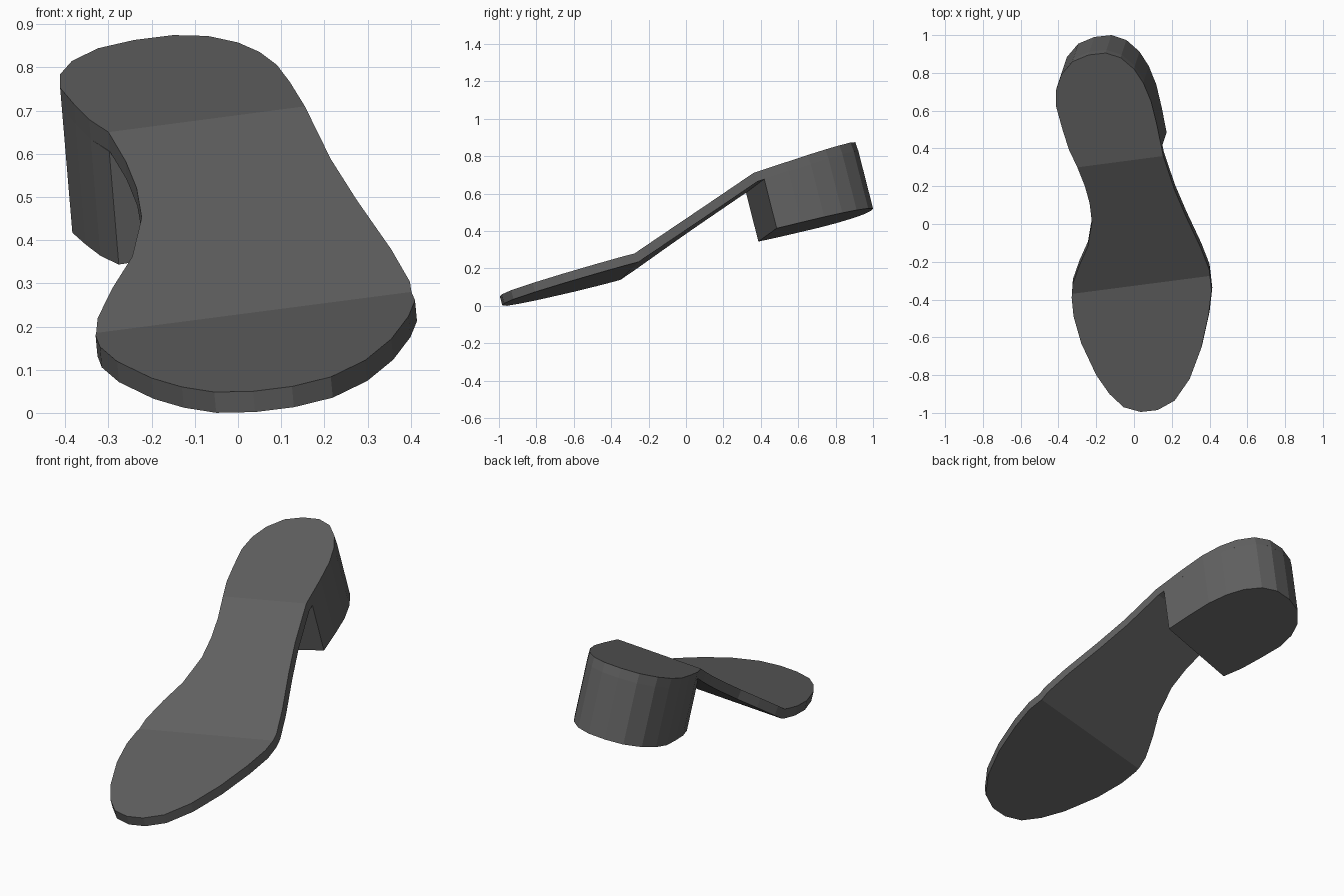
import bpy, bmesh
from mathutils import Vector
from mathutils.geometry import normal

if "Cube" in bpy.data.objects:
    bpy.data.objects.remove(bpy.data.objects["Cube"])

# Sole outline seen from above, counter-clockwise from the toe tip
OUTLINE = [(0.035, -0.995), (0.125, -0.985), (0.215, -0.935), (0.295, -0.82), (0.355, -0.66),
           (0.395, -0.48), (0.41, -0.35), (0.398, -0.24), (0.355, -0.13), (0.275, 0.04),
           (0.215, 0.18), (0.155, 0.36), (0.12, 0.53), (0.09, 0.65), (0.05, 0.745),
           (0, 0.82), (-0.07, 0.88), (-0.15, 0.905), (-0.24, 0.895), (-0.325, 0.86),
           (-0.385, 0.79), (-0.412, 0.71), (-0.412, 0.62), (-0.38, 0.505), (-0.345, 0.395),
           (-0.30, 0.30), (-0.26, 0.20), (-0.235, 0.11), (-0.223, 0.01), (-0.245, -0.12),
           (-0.29, -0.22), (-0.325, -0.32), (-0.33, -0.39), (-0.32, -0.49), (-0.28, -0.63),
           (-0.20, -0.80), (-0.13, -0.90), (-0.055, -0.97)]
THICK = 0.05

# Fold ends (left, right) and the planes of toe, shank and heel seat
BALL = Vector((-0.33, -0.37, 0.185)), Vector((0.40, -0.275, 0.28))
ARCH = Vector((-0.30, 0.30, 0.65)), Vector((0.155, 0.36, 0.71))


def plane(a, b, c):
    n = normal(a, b, c)
    n = n if n.z > 0 else -n
    return lambda x, y: a.z - (n.x * (x - a.x) + n.y * (y - a.y)) / n.z, n


toe, _ = plane(*BALL, Vector((0.035, -0.995, 0.05)))
shank, _ = plane(*BALL, ARCH[1])
ARCH[0].z = shank(ARCH[0].x, ARCH[0].y)
seat, seat_n = plane(*ARCH, Vector((-0.15, 0.905, 0.875)))
ground, _ = plane(Vector((-0.27, 0.39, 0.345)), Vector((0.165, 0.49, 0.415)),
                  Vector((-0.12, 1.0, 0.52)))


def flat_outline():
    bm = bmesh.new()
    bm.faces.new([bm.verts.new((x, y, 0)) for x, y in OUTLINE])
    return bm


def cut(bm, a, b, drop_front=False):
    d = b - a
    bmesh.ops.bisect_plane(bm, geom=bm.verts[:] + bm.edges[:] + bm.faces[:], dist=1e-4,
                           plane_co=(a.x, a.y, 0), plane_no=(-d.y, d.x, 0),
                           clear_inner=drop_front)


mat = bpy.data.materials.new("dark_grey")
mat.diffuse_color = (0.12, 0.12, 0.12, 1)
mat.use_nodes = True
mat.node_tree.nodes["Principled BSDF"].inputs["Base Color"].default_value = mat.diffuse_color


def finish(bm, name):
    me = bpy.data.meshes.new(name)
    bm.to_mesh(me)
    bm.free()
    me.materials.append(mat)
    ob = bpy.data.objects.new(name, me)
    bpy.context.collection.objects.link(ob)
    return ob


# Sole: flat outline folded at the ball and arch, then thickened downwards
bm = flat_outline()
cut(bm, *BALL)
cut(bm, *ARCH)
for v in bm.verts:
    x, y = v.co.xy
    v.co.z = min(max(toe(x, y), shank(x, y)), seat(x, y))
bm.normal_update()
sole = finish(bm, "sole")
mod = sole.modifiers.new("thickness", 'SOLIDIFY')
mod.thickness = THICK
mod.offset = -1

# Heel block: rear of the outline swept down to the slanted ground face
bm = flat_outline()
cut(bm, Vector((-0.30, 0.305)), Vector((0.137, 0.40)), drop_front=True)
rim = [v.co.copy() for v in bm.faces[:][0].verts]
bm.free()
bm = bmesh.new()
sweep = Vector((0.03, 0.095, -0.355))
top, bottom = [], []
for p in rim:
    p.z = seat(p.x, p.y)
    q = p + sweep
    fall = (ground(q.x, q.y) - ground(p.x, p.y)) - sweep.z
    top.append(bm.verts.new(p - seat_n * THICK * 0.98))
    bottom.append(bm.verts.new(p + sweep * (p.z - ground(p.x, p.y)) / fall))
bm.faces.new(top)
bm.faces.new(bottom[::-1])
for i in range(len(rim)):
    j = (i + 1) % len(rim)
    bm.faces.new((top[i], bottom[i], bottom[j], top[j]))
bmesh.ops.recalc_face_normals(bm, faces=bm.faces[:])
finish(bm, "heel_block")
